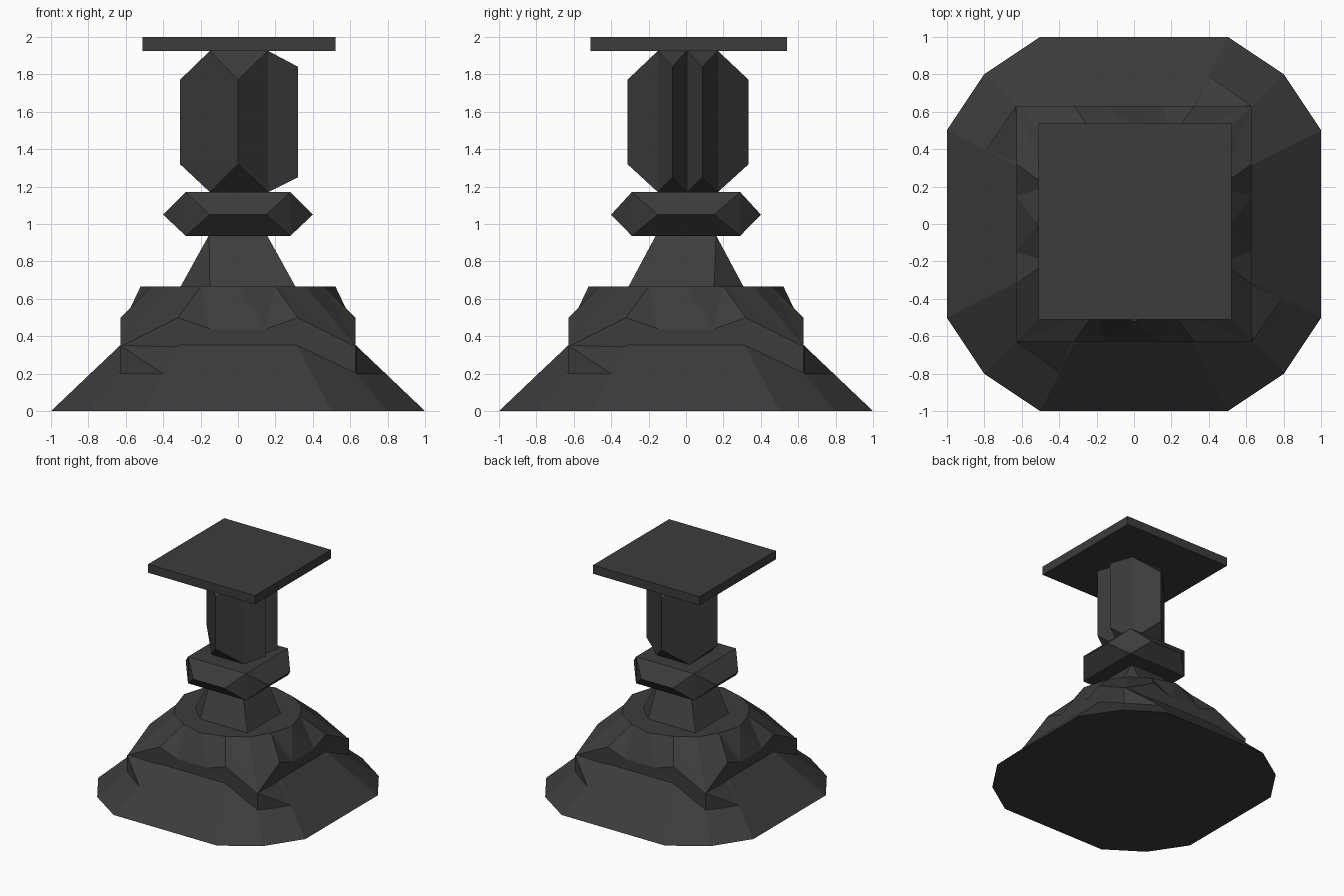
import bpy, bmesh

if "Cube" in bpy.data.objects:
    bpy.data.objects.remove(bpy.data.objects["Cube"])

dark = bpy.data.materials.new("dark_stone")
dark.diffuse_color = (0.045, 0.045, 0.045, 1)
dark.use_nodes = True
dark.node_tree.nodes["Principled BSDF"].inputs["Base Color"].default_value = dark.diffuse_color


def finish(name, bm):
    bmesh.ops.recalc_face_normals(bm, faces=bm.faces)
    me = bpy.data.meshes.new(name)
    bm.to_mesh(me)
    bm.free()
    me.materials.append(dark)
    ob = bpy.data.objects.new(name, me)
    bpy.context.collection.objects.link(ob)
    return ob


def hull(name, pts):
    """Convex faceted solid around a few points."""
    bm = bmesh.new()
    for p in pts:
        bm.verts.new(p)
    res = bmesh.ops.convex_hull(bm, input=bm.verts)
    junk = [v for v in bm.verts if not v.link_faces]
    bmesh.ops.delete(bm, geom=junk, context='VERTS')
    bmesh.ops.dissolve_limit(bm, angle_limit=0.01, verts=bm.verts, edges=bm.edges)
    return finish(name, bm)


def signs(x, y, z):
    return [(sx * x, sy * y, z) for sx in (-1, 1) for sy in (-1, 1)]


def turn(p, k):
    x, y, z = p
    for _ in range(k):
        x, y = -y, x
    return (x, y, z)


# Foot: twelve-sided sloping base
foot = []
for s, z in ((1, 0), (0.31, 0.655)):
    for x, y in ((1, 0.5), (0.8, 0.8), (0.5, 1)):
        foot += signs(x * s, y * s, z)
hull("foot", foot)

# Small overhanging fins where the foot meets the plinth corners
bm = bmesh.new()
for k in range(4):
    a, b, c, d = [bm.verts.new(turn(p, k)) for p in (
        (-0.63, -0.63, 0.35), (-0.63, -0.63, 0.19),
        (-0.4, -0.79, 0.2), (-0.3, -0.62, 0.35))]
    for f in ((a, b, c), (a, c, d), (a, d, b), (b, d, c)):
        bm.faces.new(f)
finish("foot_corner_fins", bm)

# Plinth: square walls breaking into facets up to a round-ish flat top
bm = bmesh.new()
W = 0.628
low = [(-W, -W, 0.345), (-0.32, -W, 0.5), (-0.15, -W, 0.44),
       (0.15, -W, 0.44), (0.32, -W, 0.5)]
high = [(-0.36, -0.36, 0.667), (-0.2, -0.46, 0.667),
        (0, -0.52, 0.667), (0.2, -0.46, 0.667)]
L = [bm.verts.new(turn(p, k)) for k in range(4) for p in low]
T = [bm.verts.new(turn(p, k)) for k in range(4) for p in high]
F = [bm.verts.new(turn((-W, -W, 0.1), k)) for k in range(4)]
for k in range(4):
    c0, b1, b2, b3, b4, c1 = [L[(5 * k + i) % 20] for i in range(6)]
    d0, t1, t2, t3, d1 = [T[(4 * k + i) % 16] for i in range(5)]
    for f in ((c0, t1, d0), (c0, b1, t1), (b1, b2, t1), (b2, t2, t1),
              (b2, b3, t2), (b3, t3, t2), (b3, b4, t3), (b4, c1, t3),
              (c1, d1, t3), (F[k], F[(k + 1) % 4], c1, b4, b3, b2, b1, c0)):
        bm.faces.new(f)
bm.faces.new(T)
bm.faces.new(F)
finish("plinth", bm)

# Neck: tapered square with two opposite corners cut
hull("neck", [(-0.15, -0.31, 0.66), (-0.31, -0.15, 0.66), (0.31, -0.31, 0.66),
              (0.15, 0.31, 0.66), (0.31, 0.15, 0.66), (-0.31, 0.31, 0.66)]
     + signs(0.155, 0.16, 0.94))

# Collar: square top and bottom with an eight-point waist
hull("collar", signs(0.28, 0.29, 0.937) + signs(0.28, 0.29, 1.17)
     + signs(0.4, 0.15, 1.05) + signs(0.15, 0.4, 1.05))

# Shaft: square ends, diamond middle
Z0, Z1 = 1.17, 1.925
shaft = [(x, y, z) for x in (-0.15, 0.16) for y in (-0.15, 0.17) for z in (Z0, Z1)]
shaft += [(x, y, z) for x, y in ((0, -0.313), (0, 0.335), (-0.31, 0.01))
          for z in (1.32, 1.77)]
hull("shaft", shaft)

# Twin ridges down the right side of the shaft
for i, (y0, y1) in enumerate(((-0.15, 0.005), (0.005, 0.17))):
    ridge = [(x, y, z) for x in (0.1, 0.16) for y in (y0, y1) for z in (Z0, Z1)]
    ridge += [(0.32, (y0 + y1) / 2, z) for z in (1.25, 1.84)]
    hull(f"shaft_ridge_{i + 1}", ridge)

# Cap: thin flat plate
hull("cap_plate", [(x, y, z) for x in (-0.51, 0.52) for y in (-0.51, 0.54)
                   for z in (1.925, 2.0)])
